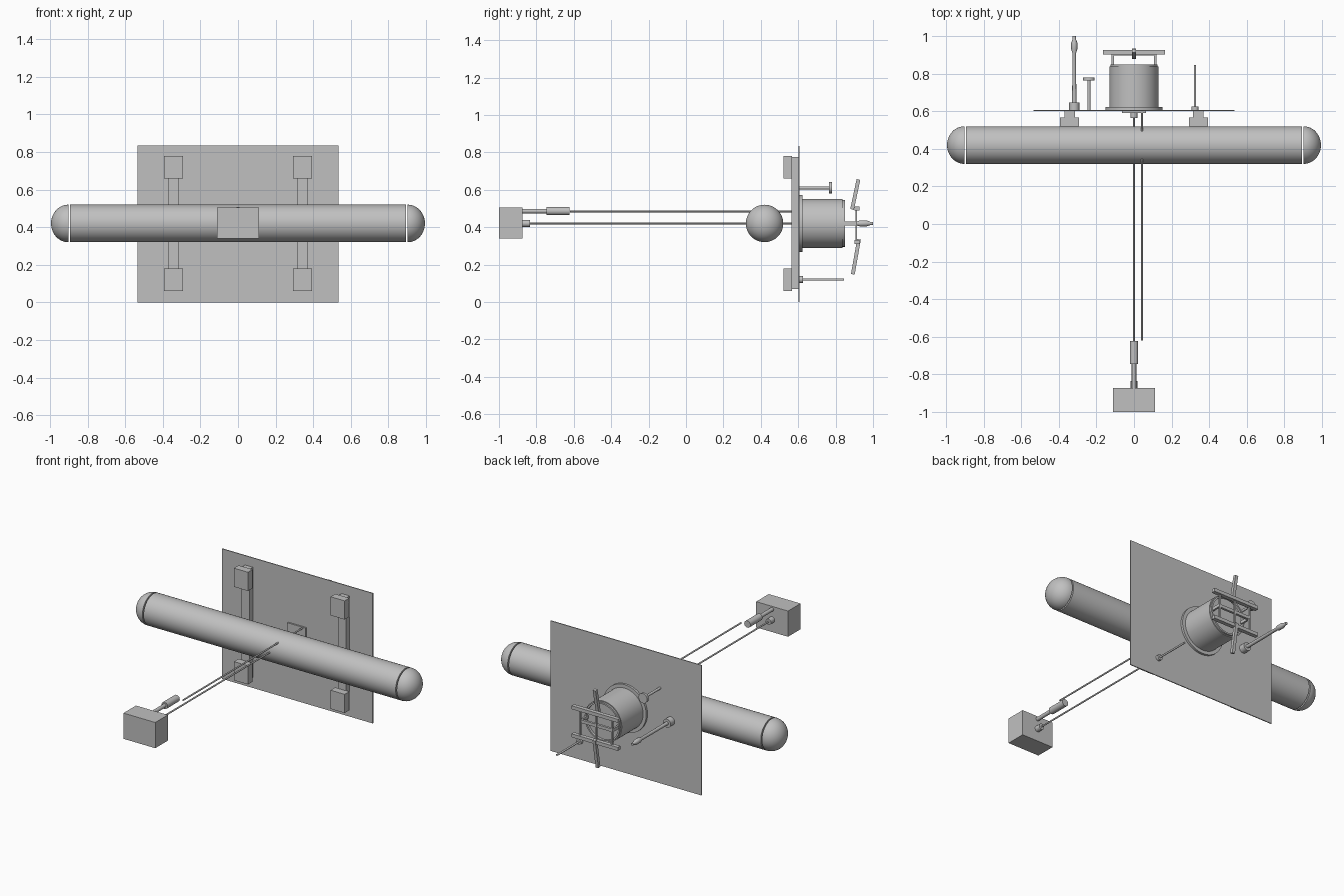
import bpy, bmesh, math
from mathutils import Vector, Matrix

if "Cube" in bpy.data.objects:
    bpy.data.objects.remove(bpy.data.objects["Cube"], do_unlink=True)

grey = bpy.data.materials.new("plain_grey")
grey.use_nodes = True
grey.diffuse_color = (0.53, 0.53, 0.53, 1)
grey.node_tree.nodes["Principled BSDF"].inputs["Base Color"].default_value = grey.diffuse_color

MID = 0.42  # height of the main axis


def finish(name, bm, smooth=False):
    bmesh.ops.recalc_face_normals(bm, faces=bm.faces)
    mesh = bpy.data.meshes.new(name)
    bm.to_mesh(mesh)
    bm.free()
    mesh.materials.append(grey)
    ob = bpy.data.objects.new(name, mesh)
    bpy.context.collection.objects.link(ob)
    if smooth:
        bpy.ops.object.select_all(action="DESELECT")
        ob.select_set(True)
        bpy.context.view_layer.objects.active = ob
        bpy.ops.object.shade_smooth_by_angle(angle=math.radians(35))
    return ob


def box(name, x, y, z):
    """Box from (min, max) pairs."""
    bm = bmesh.new()
    bmesh.ops.create_cube(bm, size=1)
    for v in bm.verts:
        v.co = [(lo + hi) / 2 + c * (hi - lo) for c, (lo, hi) in zip(v.co, (x, y, z))]
    return finish(name, bm)


def beam(name, a, b, width, depth):
    """Square-section bar between two points."""
    a, b = Vector(a), Vector(b)
    bm = bmesh.new()
    bmesh.ops.create_cube(bm, size=1)
    turn = (b - a).to_track_quat("Z", "Y").to_matrix().to_4x4()
    bm.transform(Matrix.Translation((a + b) / 2) @ turn @ Matrix.Diagonal((width, depth, (b - a).length, 1)))
    return finish(name, bm)


def lathe(name, profile, origin, axis="Y", steps=40):
    """Revolve (distance along axis, radius) pairs around X or Y."""
    bm = bmesh.new()
    pts = [bm.verts.new((r, 0, d)) for d, r in profile]
    edges = [bm.edges.new(p) for p in zip(pts, pts[1:])]
    bmesh.ops.spin(bm, geom=pts + edges, cent=(0, 0, 0), axis=(0, 0, 1), angle=math.tau, steps=steps)
    bmesh.ops.remove_doubles(bm, verts=bm.verts, dist=1e-5)
    turn = Vector((1, 0, 0) if axis == "X" else (0, 1, 0)).to_track_quat("Z", "Y").to_matrix().to_4x4()
    bm.transform(Matrix.Translation(origin) @ turn)
    return finish(name, bm, True)


def rod(name, x, z, y0, y1, r, steps=24):
    return lathe(name, [(y0, 0), (y0, r), (y1, r), (y1, 0)], (x, 0, z), steps=steps)


# Long cross tube with domed, separated ends
lathe("main_tube", [(-0.895, 0), (-0.895, 0.1), (0.895, 0.1), (0.895, 0)], (0, 0.42, MID), "X", 64)
for side, label in ((1, "left"), (-1, "right")):
    arc = [(side * (0.903 + 0.092 * math.sin(t)), 0.1 * math.cos(t))
           for t in (i * math.pi / 24 for i in range(13))]
    lathe(label + "_end_dome", [(side * 0.903, 0)] + arc, (0, 0.42, MID), "X", 64)

# Mounting plate
box("mounting_plate", (-0.535, 0.535), (0.602, 0.608), (0, 0.835))

# Rails and pads on the front of the plate
for side, label in ((1, "left"), (-1, "right")):
    cx = side * 0.343
    box(label + "_rail", (cx - 0.028, cx + 0.028), (0.565, 0.602), (0.07, 0.775))
    for z, level in ((0.06, "lower"), (0.66, "upper")):
        box(f"{label}_{level}_pad", (cx - 0.05, cx + 0.05), (0.52, 0.567), (z, z + 0.12))

# Central bracket and the two long rods
box("rod_bracket", (-0.065, 0.065), (0.592, 0.602), (MID - 0.07, MID + 0.07))
rod("bracket_socket", 0, MID, 0.563, 0.595, 0.018)
rod("lower_long_rod", 0, MID, -0.84, 0.57, 0.005, 12)
rod("upper_long_rod", 0.043, 0.484, -0.62, 0.602, 0.005, 12)

# Block at the front end with its fittings
box("front_block", (-0.113, 0.113), (-1, -0.873), (0.34, 0.505))
rod("block_socket", 0, MID, -0.875, -0.835, 0.019)
lathe("block_handle", [(-0.875, 0), (-0.875, 0.012), (-0.745, 0.012), (-0.745, 0.022),
                       (-0.622, 0.022), (-0.622, 0)], (0, 0, 0.486))

# Rear drum with flange and shallow recessed end
lathe("rear_drum", [(0.608, 0), (0.608, 0.153), (0.622, 0.153), (0.622, 0.131), (0.838, 0.131),
                    (0.838, 0.125), (0.85, 0.125), (0.85, 0.115), (0.835, 0.115), (0.835, 0)],
      (0, 0, MID), steps=64)

# Frame carried behind the drum
for x, label in ((-0.113, "right"), (0.113, "left")):
    box(label + "_frame_arm", (x - 0.006, x + 0.006), (0.835, 0.915), (MID - 0.01, MID + 0.01))
box("frame_middle_bar", (-0.113, 0.113), (0.897, 0.912), (MID - 0.01, MID + 0.01))
for z, label in ((0.5, "upper"), (0.32, "lower")):
    beam(f"frame_{label}_bar", (-0.165, 0.914, z), (0.165, 0.914, z), 0.026, 0.022)
for x, label in ((-0.113, "right"), (0, "middle"), (0.113, "left")):
    beam(f"frame_{label}_upright", (x, 0.91, 0.32), (x, 0.91, 0.5), 0.01, 0.01)
beam("upper_blade", (0, 0.888, 0.495), (0, 0.922, 0.655), 0.02, 0.02)
beam("lower_blade", (0, 0.892, 0.148), (0, 0.925, 0.335), 0.02, 0.02)

# Probes on the rear of the plate
lathe("long_probe", [(0.608, 0), (0.608, 0.027), (0.648, 0.027), (0.648, 0.011), (0.91, 0.01),
                     (0.93, 0.016), (0.965, 0.016), (0.985, 0.009), (1, 0.009), (1, 0)], (-0.318, 0, MID))
lathe("disc_probe", [(0.608, 0), (0.608, 0.008), (0.765, 0.008), (0.765, 0.031),
                     (0.78, 0.031), (0.78, 0)], (-0.24, 0, 0.61))
lathe("thin_probe", [(0.608, 0), (0.608, 0.018), (0.626, 0.018), (0.626, 0.006),
                     (0.845, 0.006), (0.845, 0)], (0.325, 0, 0.12))
